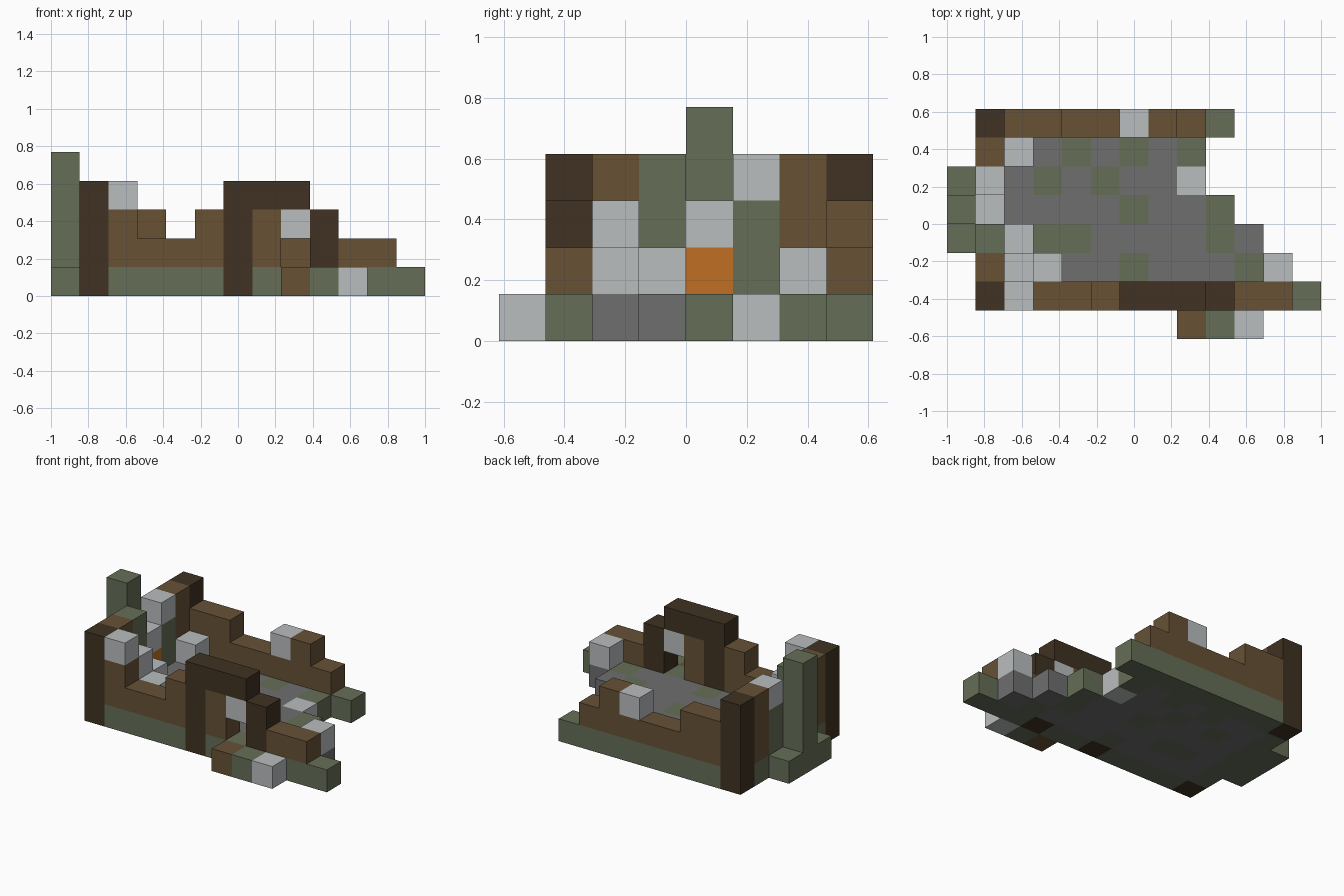
import bpy
import bmesh
from mathutils import Vector

cube = bpy.data.objects.get("Cube")
if cube:
    bpy.data.objects.remove(cube, do_unlink=True)

CELL = 2 / 13                                  # edge of one building block
ORIGIN = Vector((-6.5, -4, 0))                 # grid corner, in blocks


def make_material(name, color):
    mat = bpy.data.materials.new(name)
    mat.use_nodes = True
    mat.diffuse_color = (*color, 1)
    bsdf = next(n for n in mat.node_tree.nodes if n.type == 'BSDF_PRINCIPLED')
    bsdf.inputs["Base Color"].default_value = (*color, 1)
    bsdf.inputs["Roughness"].default_value = 0.9
    return mat


MATERIALS = {
    "moss": make_material("moss green", (0.13, 0.156, 0.096)),
    "stone": make_material("stone gray", (0.156, 0.156, 0.156)),
    "pale": make_material("pale gray", (0.49, 0.51, 0.52)),
    "plank": make_material("plank brown", (0.136, 0.083, 0.036)),
    "beam": make_material("dark beam brown", (0.051, 0.032, 0.016)),
    "ember": make_material("ember orange", (0.527, 0.162, 0.016)),
}
grid = {}                                      # block position -> (part, colour)


def fill(part, color, x, y, z):
    """Fill a box of blocks; each range is one index or an inclusive pair."""
    spans = [(r, r) if isinstance(r, int) else r for r in (x, y, z)]
    xs, ys, zs = [range(a, b + 1) for a, b in spans]
    for i in xs:
        for j in ys:
            for k in zs:
                grid[i, j, k] = (part, color)


# Stone floor with its stepped, broken right-hand edge
for row, last in ((2, 10), (3, 10), (4, 8), (5, 7), (6, 7)):
    fill("floor", "stone", (2, last), row, 0)
fill("floor", "stone", 11, 2, 0)
for x, y in ((4, 6), (6, 6), (8, 6), (3, 5), (5, 5), (6, 4), (9, 4),
             (3, 3), (4, 3), (9, 3), (6, 2), (10, 2)):
    fill("floor", "moss", x, y, 0)
fill("floor", "pale", 8, 5, 0)

# Mossy footing under the walls
fill("footing", "moss", (1, 12), 1, 0)
fill("footing", "moss", (1, 9), 7, 0)
fill("footing", "moss", 1, (2, 6), 0)

# Front wall, broken down towards the right
fill("front_wall", "plank", 2, 1, (1, 2))
fill("front_wall", "plank", (3, 4), 1, 1)
fill("front_wall", "plank", 5, 1, (1, 2))
fill("front_wall", "plank", (10, 11), 1, 1)
fill("front_wall", "pale", 2, 1, 3)

# Back wall
fill("back_wall", "plank", (2, 8), 7, 1)
fill("back_wall", "plank", (2, 3), 7, 2)
fill("back_wall", "plank", 7, 7, 2)
fill("back_wall", "pale", 6, 7, 2)

# Left end wall
for row in (2, 6):
    fill("end_wall", "plank", 1, row, (1, 3))
for row in (3, 5):
    fill("end_wall", "moss", 1, row, (1, 3))
fill("end_wall", "pale", 1, 5, 3)

# Corner posts
for part, row in (("front_post", 1), ("back_post", 7)):
    fill(part, "beam", 1, row, (0, 3))

# Doorway: posts, lintel, door leaf and hanging block
fill("door_frame", "beam", 6, 1, (0, 3))
fill("door_frame", "beam", 9, 1, (0, 2))
fill("door_frame", "beam", (7, 8), 1, 3)
fill("door", "plank", 7, 1, (1, 2))
fill("hanging_block", "pale", 8, 1, 2)

# Front step
for x, color in ((8, "plank"), (9, "moss"), (10, "pale")):
    fill("front_step", color, x, 0, 0)

# Hearth and chimney
fill("hearth_fire", "ember", 1, 4, 1)
fill("hearth_mantel", "pale", 1, 4, 2)
fill("chimney_base", "moss", 0, (3, 5), 0)
fill("chimney", "moss", 0, 4, (0, 4))

# Pale rubble inside the walls
fill("rubble", "pale", 2, 2, (1, 2))
for x, y in ((3, 2), (2, 3), (2, 6), (11, 2)):
    fill("rubble", "pale", x, y, 1)


def add_outer_faces(bm, pos, slot):
    """Add the sides of a block that have no neighbour."""
    for axis in range(3):
        for sign in (-1, 1):
            step = Vector((0, 0, 0))
            step[axis] = sign
            if tuple(int(c) for c in Vector(pos) + step) in grid:
                continue
            u, v = Vector((0, 0, 0)), Vector((0, 0, 0))
            u[(axis + 1) % 3] = 0.5
            v[(axis + 2) % 3] = 0.5 * sign
            mid = Vector(pos) + Vector((0.5, 0.5, 0.5)) + step / 2 + ORIGIN
            corners = (mid - u - v, mid + u - v, mid + u + v, mid - u + v)
            face = bm.faces.new([bm.verts.new(c * CELL) for c in corners])
            face.material_index = slot


# One object per part, holding only its visible block faces
for part in dict.fromkeys(p for p, _ in grid.values()):
    blocks = {pos: color for pos, (p, color) in grid.items() if p == part}
    colors = list(dict.fromkeys(blocks.values()))
    mesh = bpy.data.meshes.new(part)
    for color in colors:
        mesh.materials.append(MATERIALS[color])
    bm = bmesh.new()
    for pos, color in blocks.items():
        add_outer_faces(bm, pos, colors.index(color))
    bmesh.ops.remove_doubles(bm, verts=bm.verts, dist=CELL / 100)
    bm.to_mesh(mesh)
    bm.free()
    bpy.context.collection.objects.link(bpy.data.objects.new(part, mesh))
